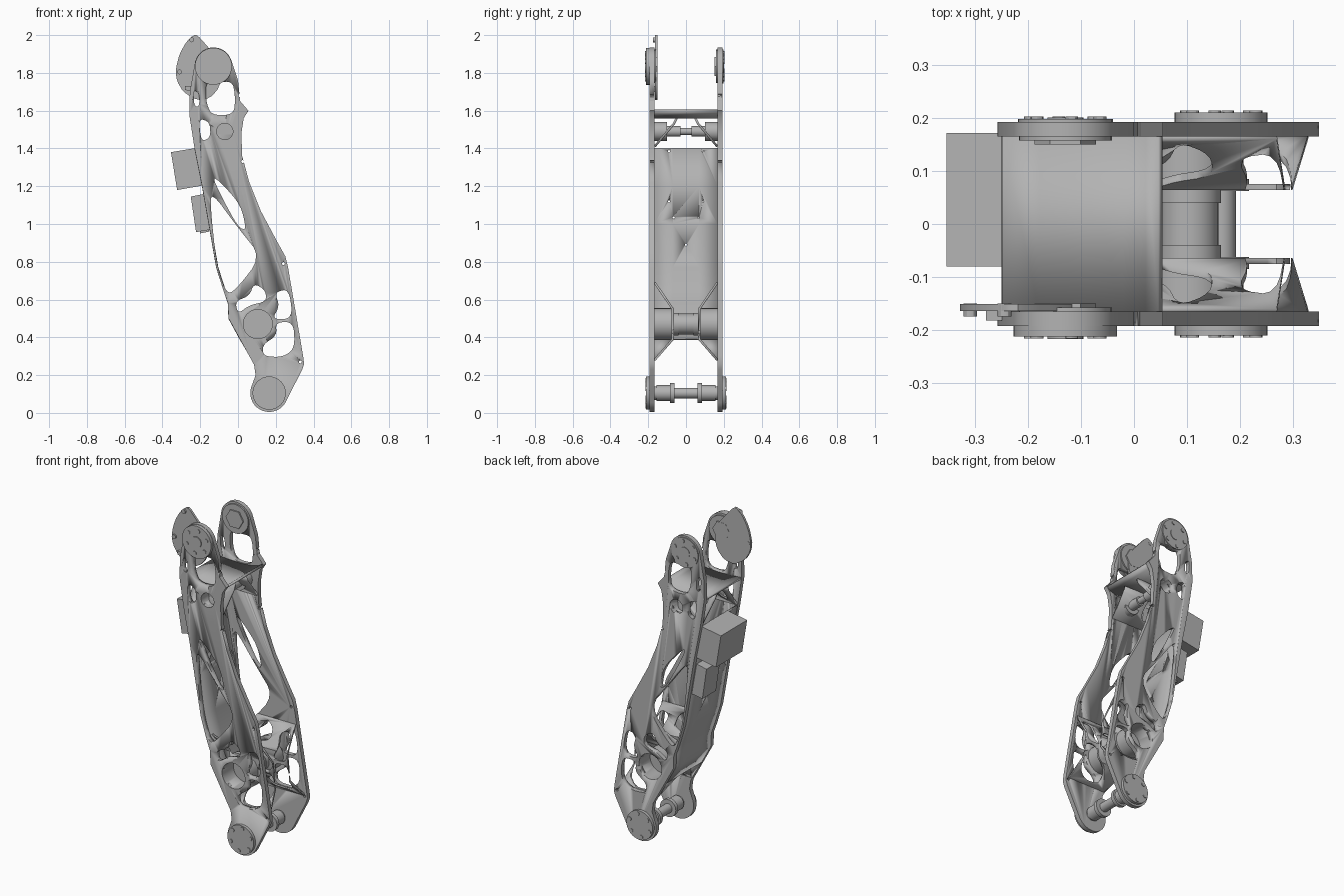
import bpy, bmesh, math
from mathutils import Vector

cube = bpy.data.objects.get("Cube")
if cube:
    bpy.data.objects.remove(cube)

metal = bpy.data.materials.new("grey_metal")
metal.use_nodes = True
metal.diffuse_color = (0.45, 0.45, 0.45, 1)
metal.node_tree.nodes["Principled BSDF"].inputs["Base Color"].default_value = (0.45, 0.45, 0.45, 1)


def finish(name, bm, smooth=True):
    bmesh.ops.recalc_face_normals(bm, faces=bm.faces)
    me = bpy.data.meshes.new(name)
    bm.to_mesh(me)
    bm.free()
    ob = bpy.data.objects.new(name, me)
    bpy.context.collection.objects.link(ob)
    me.materials.append(metal)
    if smooth:
        select(ob)
        bpy.ops.object.shade_smooth_by_angle(angle=math.radians(30))
    return ob


def select(ob):
    bpy.ops.object.select_all(action='DESELECT')
    ob.select_set(True)
    bpy.context.view_layer.objects.active = ob


def add_prism(bm, pts, y0, y1):
    a = [bm.verts.new((x, y0, z)) for x, z in pts]
    b = [bm.verts.new((x, y1, z)) for x, z in pts]
    n = len(pts)
    bm.faces.new(a)
    bm.faces.new(b[::-1])
    for i in range(n):
        bm.faces.new((a[i], b[i], b[(i + 1) % n], a[(i + 1) % n]))


def prism(name, pts, y0, y1):
    bm = bmesh.new()
    add_prism(bm, pts, y0, y1)
    return finish(name, bm)


def arc(c, r, a0=0, a1=360, n=32):
    full = abs(a1 - a0) == 360
    steps = n if full else n - 1
    angles = [math.radians(a0 + (a1 - a0) * i / steps) for i in range(n)]
    return [(c[0] + r * math.cos(t), c[1] + r * math.sin(t)) for t in angles]


def rounded(pts, times=2, q=0.22):
    # corner cutting turns rough polygons into soft outlines
    for _ in range(times):
        out = []
        for i, p in enumerate(pts):
            p, nx = Vector(p), Vector(pts[(i + 1) % len(pts)])
            out += [tuple(p.lerp(nx, q)), tuple(p.lerp(nx, 1 - q))]
        pts = out
    return pts


def modify(ob, kind, **settings):
    mod = ob.modifiers.new(kind.lower(), kind)
    for k, v in settings.items():
        setattr(mod, k, v)
    select(ob)
    bpy.ops.object.modifier_apply(modifier=mod.name)


def cut(ob, cutter):
    modify(ob, 'BOOLEAN', operation='DIFFERENCE', object=cutter, solver='EXACT')


def sheet(name, rows, thickness):
    # rows of points joined into a thin bent panel
    bm = bmesh.new()
    vs = [[bm.verts.new(p) for p in row] for row in rows]
    for r0, r1 in zip(vs, vs[1:]):
        for i in range(len(r0) - 1):
            bm.faces.new((r0[i], r0[i + 1], r1[i + 1], r1[i]))
    ob = finish(name, bm)
    modify(ob, 'SOLIDIFY', thickness=thickness, offset=0)
    return ob


TOP, FOOT, HUB, PIN = (-0.13, 1.835), (0.165, 0.105), (0.105, 0.47), (-0.07, 1.49)
IN, OUT = 0.166, 0.193

# side plate outline
outline = (arc(TOP, 0.1, 165, 15, 16)
           + [(0.0, 1.76), (0.012, 1.65), (0.055, 1.6), (0.03, 1.56), (0.018, 1.48), (0.022, 1.36),
              (0.06, 1.22), (0.12, 1.07), (0.2, 0.92), (0.25, 0.83), (0.265, 0.77), (0.345, 0.3),
              (0.35, 0.26), (0.34, 0.23)]
           + arc(FOOT, 0.1, -30, -200, 18)
           + [(0.093, 0.2), (0.085, 0.255), (-0.05, 0.5), (-0.053, 0.58), (-0.075, 0.64), (-0.115, 0.77),
              (-0.155, 1.0), (-0.19, 1.2), (-0.23, 1.4), (-0.258, 1.58), (-0.255, 1.7)])

# lightening windows
windows = [
    [(-0.17, 1.75), (-0.12, 1.75), (-0.03, 1.755), (-0.015, 1.68), (-0.02, 1.58), (-0.14, 1.575), (-0.17, 1.65)],
    [(-0.237, 1.71), (-0.205, 1.695), (-0.205, 1.62), (-0.232, 1.625)],
    [(-0.208, 1.56), (-0.15, 1.54), (-0.145, 1.46), (-0.195, 1.435)],
    [(-0.135, 1.25), (-0.09, 1.22), (0.015, 1.1), (0.045, 0.965), (0.0, 0.985), (-0.09, 1.15)],
    [(-0.14, 1.17), (0.0, 0.98), (0.125, 0.825), (-0.03, 0.63), (-0.07, 0.65), (-0.115, 0.8), (-0.145, 1.08)],
    [(-0.015, 0.59), (0.06, 0.62), (0.085, 0.685), (0.145, 0.65), (0.15, 0.59), (0.06, 0.57), (0.0, 0.525)],
    [(0.195, 0.64), (0.27, 0.655), (0.29, 0.5), (0.18, 0.495), (0.22, 0.565)],
    [(0.2, 0.48), (0.295, 0.48), (0.3, 0.34), (0.235, 0.295), (0.135, 0.3), (0.13, 0.36), (0.205, 0.41)],
]
rivets = [(0.01, 1.68), (0.025, 1.33), (0.24, 0.79), (0.33, 0.27)]

for side, s in (("front", -1), ("back", 1)):
    # through cutter for windows and rivet holes
    bm = bmesh.new()
    for w in windows:
        add_prism(bm, rounded(w), s * 0.02, s * 0.3)
    for r in rivets:
        add_prism(bm, arc(r, 0.008, n=10), s * 0.02, s * 0.3)
    window_cutter = finish("window_cutter", bm)
    # cutter for the round pockets
    bm = bmesh.new()
    add_prism(bm, arc(HUB, 0.077), s * 0.085, s * 0.3)
    add_prism(bm, arc(PIN, 0.043), s * 0.12, s * 0.3)
    pocket_cutter = finish("pocket_cutter", bm)

    plate = prism(side + "_side_plate", outline, s * IN, s * OUT)
    hub_cup = prism(side + "_hub_cup", arc(HUB, 0.084), s * 0.065, s * (OUT - 0.002))
    pin_cup = prism(side + "_pin_cup", arc(PIN, 0.05), s * 0.1, s * (OUT - 0.002))
    # inner stiffeners leaning towards the cross pins
    lower = sheet(side + "_lower_stiffener",
                  [[(a, s * y, z), (b, s * y, z)] for a, b, y, z in
                   ((-0.085, 0.27, IN, 0.69), (-0.045, 0.285, 0.07, 0.55),
                    (0.015, 0.3, 0.07, 0.39), (0.08, 0.33, IN, 0.28))], 0.012)
    upper = sheet(side + "_upper_stiffener",
                  [[(a, s * y, z), (b, s * y, z)] for a, b, y, z in
                   ((-0.225, 0.015, IN, 1.41), (-0.24, 0.02, 0.065, 1.53), (-0.245, 0.02, 0.05, 1.56))], 0.012)
    for part in (plate, lower, upper):
        cut(part, window_cutter)
    for part in (plate, hub_cup, pin_cup):
        cut(part, pocket_cutter)
    for c in (window_cutter, pocket_cutter):
        bpy.data.objects.remove(c)

    # end discs with bolt circles
    for label, c, r, depth in (("top", TOP, 0.098 if s < 0 else 0.09, 0.02 if s < 0 else 0.006),
                               ("foot", FOOT, 0.088, 0.018)):
        prism(f"{side}_{label}_disc", arc(c, r), s * OUT, s * (OUT + depth))
        bm = bmesh.new()
        for p in arc(c, 0.07, 20, 380, 6):
            add_prism(bm, arc(p, 0.012, n=12), s * OUT, s * (OUT + depth + 0.004))
        finish(f"{side}_{label}_bolts", bm)
    prism(side + "_bearing_ring", arc(TOP, 0.034), s * OUT, s * (OUT + (0.025 if s < 0 else 0.009)))
    prism(side + "_inner_disc", arc(TOP, 0.088), s * (IN - 0.008), s * IN)
    prism(side + "_inner_nut", arc(TOP, 0.058, n=6), s * 0.15, s * IN)
    # foot pin collars
    prism(side + "_foot_sleeve", arc(FOOT, 0.042), s * 0.08, s * 0.155)
    prism(side + "_foot_collar", arc(FOOT, 0.053), s * 0.062, s * 0.085)
    prism(side + "_foot_flange", arc(FOOT, 0.036), s * 0.15, s * IN)
    prism(side + "_pin_sleeve", arc(PIN, 0.028), s * 0.03, s * 0.1)
    prism(side + "_hub_ring", arc(HUB, 0.06), s * 0.04, s * 0.075)

# cross pins
prism("foot_pin", arc(FOOT, 0.028), -IN, IN)
prism("hub_pin", arc(HUB, 0.055), -0.07, 0.07)
prism("upper_pin", arc(PIN, 0.019), -0.1, 0.1)

# rear skin
path = [(-0.225, 1.4), (-0.185, 1.2), (-0.15, 1.0), (-0.11, 0.77), (-0.07, 0.645), (-0.048, 0.58),
        (-0.045, 0.5), (0.015, 0.39)]
cols = (-IN, -0.07, 0.07, IN)
skin = sheet("rear_skin", [[(x, y, z) for y in cols] for x, z in path], 0.012)
bm = bmesh.new()
for y, z in ((0.09, 1.385), (-0.09, 1.385), (0.09, 1.12), (-0.09, 1.12), (0.065, 1.035), (-0.065, 1.035), (0, 0.89)):
    m = bmesh.ops.create_cone(bm, cap_ends=True, segments=10, radius1=0.006, radius2=0.006, depth=0.4)
    for v in m["verts"]:
        v.co = Vector((v.co.z - 0.2, v.co.y + y, v.co.x + z))
hole_cutter = finish("hole_cutter", bm)
cut(skin, hole_cutter)
bpy.data.objects.remove(hole_cutter)

# skin tails flaring down to the legs
for s in (-1, 1):
    bm = bmesh.new()
    bm.faces.new([bm.verts.new(p) for p in
                  ((0.015, s * 0.07, 0.39), (0.015, s * IN, 0.39), (0.08, s * IN, 0.28))])
    tail = finish("skin_tail", bm)
    modify(tail, 'SOLIDIFY', thickness=0.012, offset=0)

# upper shelf between the plates
shelf = [(0.05, 1.6), (0.025, 1.582), (-0.02, 1.57), (-0.1, 1.565), (-0.18, 1.567), (-0.25, 1.572)]
sheet("upper_shelf", [[(x, -IN, z), (x, IN, z)] for x, z in shelf], 0.014)

# boxes on the rear skin
prism("large_rear_box", [(-0.355, 1.38), (-0.225, 1.402), (-0.19, 1.203), (-0.322, 1.18)], -0.08, 0.172)
prism("small_rear_box", [(-0.25, 1.145), (-0.175, 1.16), (-0.145, 0.97), (-0.222, 0.957)], 0.03, 0.16)
prism("box_plug", [(-0.205, 0.975), (-0.155, 0.985), (-0.152, 0.96), (-0.2, 0.95)], 0.06, 0.13)

# teardrop cover inside the front plate
cover = [(-0.235, 2.0), (-0.27, 1.97), (-0.31, 1.9), (-0.33, 1.82), (-0.325, 1.76), (-0.29, 1.7), (-0.22, 1.655),
         (-0.15, 1.665), (-0.1, 1.72), (-0.085, 1.8), (-0.11, 1.88), (-0.17, 1.95), (-0.215, 2.0)]
prism("cover_plate", rounded(cover, 1), -0.165, -0.151)
for p in ((-0.31, 1.805), (-0.245, 1.975)):
    prism("cover_bolt", arc(p, 0.013, n=12), -0.175, -0.15)
prism("cover_stop", [(-0.28, 1.73), (-0.24, 1.73), (-0.24, 1.7), (-0.28, 1.71)], -0.183, -0.16)
